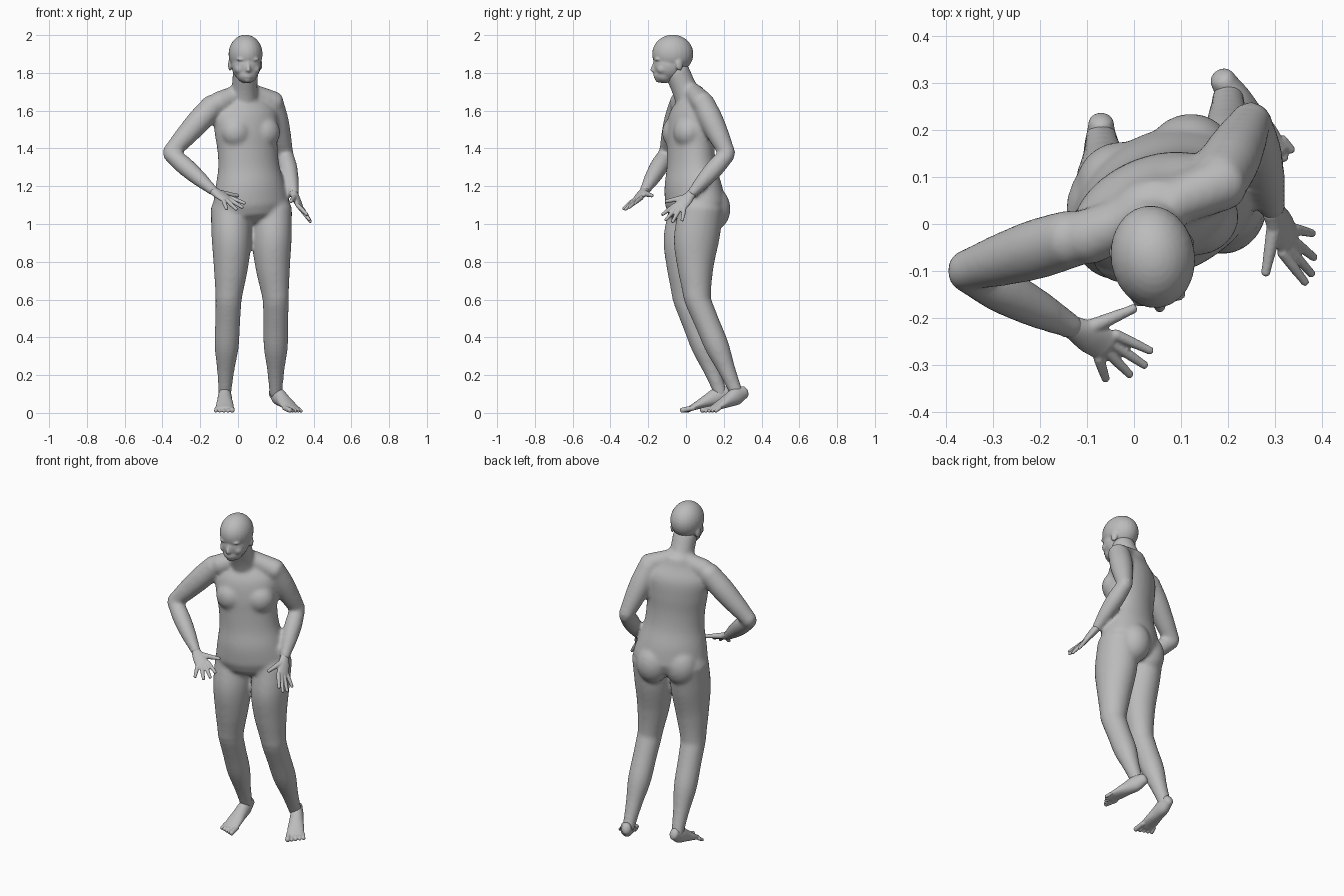
import bpy, bmesh
from math import sin, cos, radians, pi
from mathutils import Vector, Matrix

cube = bpy.data.objects.get("Cube")
if cube:
    bpy.data.objects.remove(cube, do_unlink=True)

GREY = (.5, .5, .5, 1)
clay = bpy.data.materials.new("clay_grey")
clay.use_nodes = True
clay.diffuse_color = GREY
for node in clay.node_tree.nodes:
    if node.type == 'BSDF_PRINCIPLED':
        node.inputs["Base Color"].default_value = GREY


def sample(values, t):
    """Smooth curve through evenly spaced radii."""
    spot = t * (len(values) - 1)
    i = min(int(spot), len(values) - 2)
    f = spot - i
    before, here = values[max(i - 1, 0)], values[i]
    there, after = values[i + 1], values[min(i + 2, len(values) - 1)]
    slope_in, slope_out = (there - before) / 2, (after - here) / 2
    ease = f * f * (3 - 2 * f)
    return (here + (there - here) * ease
            + slope_in * f * (1 - f) ** 2 - slope_out * f * f * (1 - f))


def limb(bm, start, end, widths, depths=None, side=(1, 0, 0), bow=(0, 0, 0), segments=24):
    """Round-ended tapering limb between two joints, optionally bowed."""
    start, end, bow = Vector(start), Vector(end), Vector(bow)
    depths = depths or widths
    along = (end - start).normalized()
    u = Vector(side)
    u = (u - along * u.dot(along)).normalized()
    v = along.cross(u)
    steps = 24
    sections = []
    for i in range(steps + 1):
        t = i / steps
        sections.append((start.lerp(end, t) + bow * sin(pi * t),
                         sample(widths, t), sample(depths, t)))

    def cap(section, sign):
        centre, a, b = section
        reach = along * sign * min(a, b) * .7
        return [(centre + reach * sin(w), a * cos(w), b * cos(w))
                for w in (radians(30), radians(60), radians(80))]

    sections = cap(sections[0], -1)[::-1] + sections + cap(sections[-1], 1)
    angles = [2 * pi * k / segments for k in range(segments)]
    rings = [[bm.verts.new(centre + u * a * cos(w) + v * b * sin(w)) for w in angles]
             for centre, a, b in sections]
    for low, high in zip(rings, rings[1:]):
        for k in range(segments):
            n = (k + 1) % segments
            bm.faces.new((low[k], low[n], high[n], high[k]))
    bm.faces.new(rings[0][::-1])
    bm.faces.new(rings[-1])


def ball(bm, centre, size, yaw=0):
    """Ellipsoid turned about the vertical axis."""
    matrix = (Matrix.Translation(centre) @ Matrix.Rotation(radians(yaw), 4, 'Z')
              @ Matrix.Diagonal((*size, 1)))
    bmesh.ops.create_uvsphere(bm, u_segments=24, v_segments=16, radius=1, matrix=matrix)


def local_frame(origin, yaw):
    """Sideways axis of a turned part, and a placer taking sideways, forwards, height."""
    w = radians(yaw)
    side, front = Vector((cos(w), sin(w), 0)), Vector((sin(w), -cos(w), 0))
    return side, lambda s, d, z: Vector((*origin, z)) + side * s + front * d


def finish(name, bm, voxel, rounds):
    """Fuse the overlapping volumes into one even skin."""
    bmesh.ops.recalc_face_normals(bm, faces=bm.faces)
    mesh = bpy.data.meshes.new(name)
    bm.to_mesh(mesh)
    bm.free()
    mesh.materials.append(clay)
    obj = bpy.data.objects.new(name, mesh)
    bpy.context.scene.collection.objects.link(obj)
    fuse = obj.modifiers.new("fuse", 'REMESH')
    fuse.mode = 'VOXEL'
    fuse.voxel_size = voxel
    fuse.use_smooth_shade = True
    relax = obj.modifiers.new("relax", 'SMOOTH')
    relax.factor = .5
    relax.iterations = rounds


# Torso and neck, turned towards the model's left
body = bmesh.new()
TURN = 22
side, chest = local_frame((.045, .03), TURN)
limb(body, (.07, .05, 1.1), (.03, .04, 1.7),
     (.21, .19, .168, .165, .175, .17, .08), (.15, .145, .125, .118, .118, .105, .055),
     side, bow=(0, -.02, 0), segments=40)
limb(body, (.03, .03, 1.63), (.04, -.05, 1.81), (.078, .068, .068))
ball(body, chest(0, .02, 1.52), (.15, .085, .12), TURN)
pelvis = local_frame((.07, .05), TURN)[1]
for s in (-1, 1):
    ball(body, chest(s * .08, .055, 1.485), (.085, .075, .085), TURN)
    ball(body, pelvis(s * .08, -.07, 1.08), (.095, .09, .115), TURN)
    # Slope from neck to shoulder
    limb(body, chest(s * .03, 0, 1.695), chest(s * .16, 0, 1.64), (.05, .06))


def hand(name, wrist, knuckles, tips, thumb):
    """Palm, four fanned fingers and a thumb; pairs run from first to little finger."""
    bm = bmesh.new()
    wrist = Vector(wrist)
    first, little = map(Vector, knuckles)
    first_tip, little_tip = map(Vector, tips)
    across = first - little
    middle = (first + little) / 2
    forward = (middle - wrist).normalized()
    limb(bm, wrist, middle, (.026, .036, .037), (.022, .019, .014), across)
    for finger in range(4):
        t = finger / 3
        knuckle = first.lerp(little, t) + forward * .01 * sin(pi * t)
        tip = first_tip.lerp(little_tip, t) + forward * .03 * sin(pi * t)
        limb(bm, knuckle, tip, (.012, .011, .009), side=across, segments=12)
    limb(bm, wrist.lerp(first, .3), thumb, (.018, .014, .01), side=across, segments=12)
    finish(name, bm, .004, 3)


def arm(shoulder, elbow, wrist):
    """Upper arm and forearm, overlapping at the elbow."""
    limb(body, shoulder, elbow, (.062, .064, .056, .044))
    limb(body, elbow, wrist, (.043, .049, .042, .028))


right_wrist, left_wrist = (-.13, -.22, 1.175), (.295, .03, 1.16)
arm((-.13, -.03, 1.63), (-.36, -.1, 1.375), right_wrist)
arm((.18, .09, 1.64), (.25, .22, 1.37), left_wrist)
hand("right_hand", right_wrist, ((-.04, -.235, 1.14), (-.075, -.285, 1.12)),
     ((.035, -.27, 1.11), (-.06, -.33, 1.08)), (0, -.18, 1.15))
hand("left_hand", left_wrist, ((.315, -.06, 1.1), (.34, -.01, 1.08)),
     ((.365, -.125, 1.05), (.38, -.02, 1.02)), (.28, -.105, 1.12))


def leg(hip, knee, ankle, side, inward):
    """Thigh bowed forwards, and a shin with a calf."""
    limb(body, hip, knee, (.105, .105, .09, .07), (.12, .122, .095, .073), side,
         (inward * .01, -.02, 0))
    limb(body, knee, ankle, (.069, .066, .064, .046, .035), side=side)


leg((-.04, .03, 1.08), (-.05, 0, .6), (-.07, .185, .1), (1, 0, 0), 1)
leg((.18, .08, 1.08), (.2, .06, .6), (.2, .27, .1), (1, .3, 0), -1)
finish("body", body, .01, 10)


def foot(name, heel, yaw, inner):
    """Sloping foot with five toes; inner is the sign of the big toe's side."""
    bm = bmesh.new()
    side, place = local_frame(heel, yaw)
    limb(bm, place(0, .035, .11), place(0, .23, .022),
         (.027, .036, .04, .046, .045), (.034, .046, .036, .024, .014), side)
    for toe in range(5):
        s = inner * (.036 - .02 * toe)
        r = .0095 if toe else .014
        limb(bm, place(s, .21, .026), place(s * 1.1, .272 - .008 * toe, r),
             (r, r), side=side, segments=12)
    finish(name, bm, .004, 3)


foot("right_foot", (-.07, .25), 0, 1)
foot("left_foot", (.17, .338), 31, -1)

# Head with bare scalp: skull, jaw, chin and features
head = bmesh.new()
LOOK = 8
side, face = local_frame((.04, -.07), LOOK)
ball(head, face(0, 0, 1.9), (.09, .11, .102), LOOK)
ball(head, face(0, .022, 1.84), (.078, .082, .085), LOOK)
ball(head, face(0, .045, 1.79), (.055, .055, .045), LOOK)
ball(head, face(0, .075, 1.768), (.024, .02, .02), LOOK)
limb(head, face(0, .095, 1.86), face(0, .11, 1.813), (.008, .012), side=side, segments=12)
ball(head, face(0, .097, 1.81), (.018, .014, .009), LOOK)
for z in (1.79, 1.779):
    ball(head, face(0, .088, z), (.025, .015, .008), LOOK)
for s in (-1, 1):
    # Brow, cheek and ear
    ball(head, face(s * .033, .088, 1.871), (.028, .015, .008), LOOK)
    ball(head, face(s * .04, .062, 1.82), (.028, .03, .028), LOOK)
    ball(head, face(s * .08, -.025, 1.842), (.01, .02, .032), LOOK + s * 20)
finish("head", head, .006, 6)
